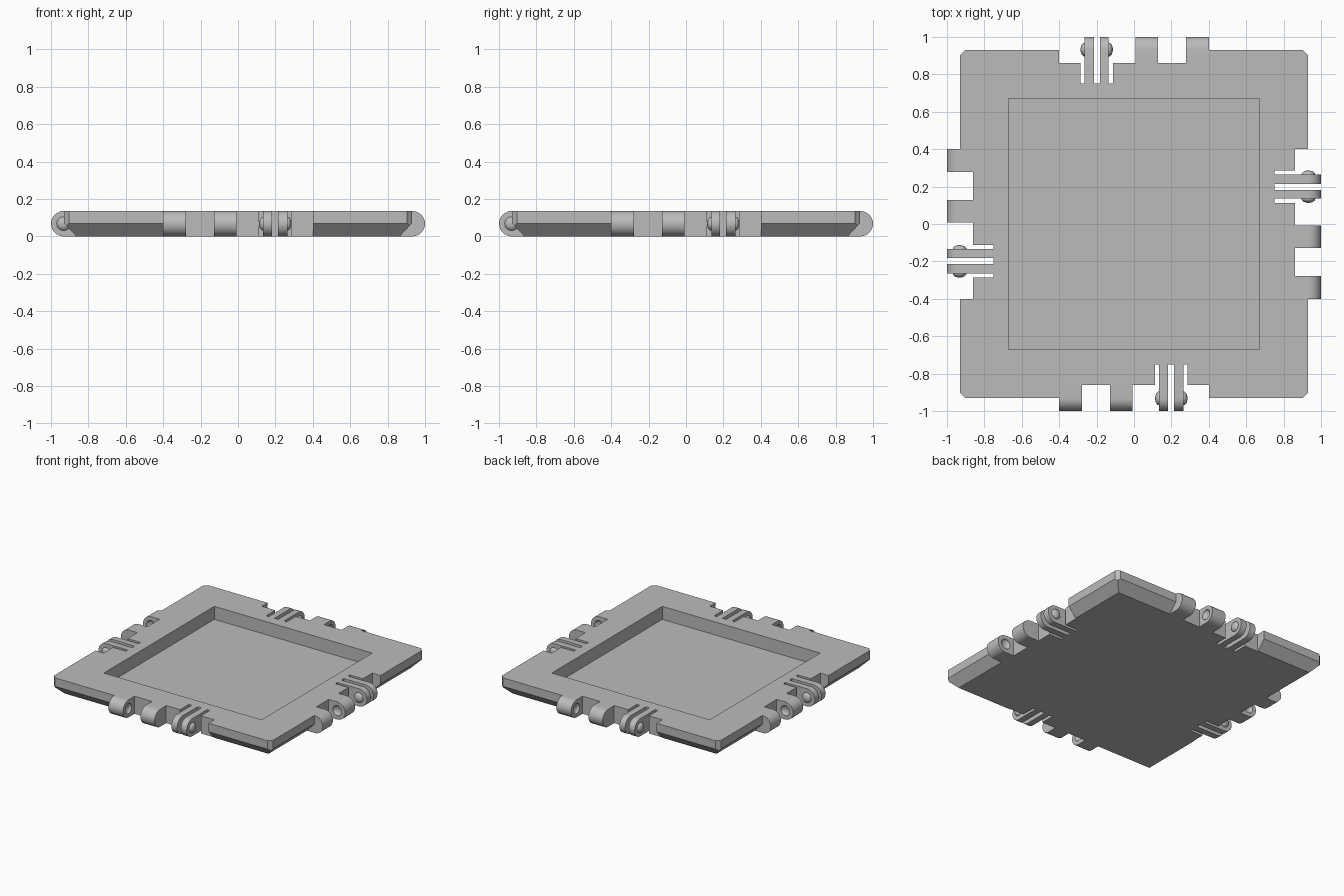
import bpy, bmesh, math
from mathutils import Matrix, Vector

cube = bpy.data.objects.get("Cube")
if cube:
    bpy.data.objects.remove(cube, do_unlink=True)

H = 0.135            # plate thickness
R = H / 2            # hinge knuckle radius
EDGE = 0.93          # half width of the plate
AXIS = -(1 - R)      # hinge axis distance from the centre
NOTCH, SLOT = -0.86, -0.75

grey = bpy.data.materials.new("plain_grey")
grey.use_nodes = True
grey.diffuse_color = (0.5, 0.5, 0.5, 1)
grey.node_tree.nodes["Principled BSDF"].inputs["Base Color"].default_value = (0.5, 0.5, 0.5, 1)


def finish(bm, name):
    bmesh.ops.recalc_face_normals(bm, faces=bm.faces)
    mesh = bpy.data.meshes.new(name)
    bm.to_mesh(mesh)
    bm.free()
    mesh.materials.append(grey)
    obj = bpy.data.objects.new(name, mesh)
    bpy.context.collection.objects.link(obj)
    return obj


def activate(obj):
    bpy.ops.object.select_all(action='DESELECT')
    obj.select_set(True)
    bpy.context.view_layer.objects.active = obj


def extrude(bm, points, direction):
    """Prism from a flat outline."""
    face = bm.faces.new([bm.verts.new(p) for p in points])
    new = bmesh.ops.extrude_face_region(bm, geom=[face])["geom"]
    verts = [g for g in new if isinstance(g, bmesh.types.BMVert)]
    bmesh.ops.translate(bm, vec=direction, verts=verts)
    return list(face.verts) + verts


def ellipsoid(bm, x, depth, radius):
    """Flattened ball centred on the hinge axis."""
    m = Matrix.Translation((x, AXIS, R)) @ Matrix.Diagonal((depth, radius, radius, 1))
    bmesh.ops.create_uvsphere(bm, u_segments=24, v_segments=16, radius=1, matrix=m)


def lug(bm, x0, x1, root):
    """Full-height tab with a half-round end."""
    arc = [(x0, AXIS - R * math.sin(math.pi * i / 20), R + R * math.cos(math.pi * i / 20))
           for i in range(21)]
    extrude(bm, [(x0, root, H)] + arc + [(x0, root, 0)], (x1 - x0, 0, 0))


def cut(obj, cutter):
    mod = obj.modifiers.new("cut", 'BOOLEAN')
    mod.operation, mod.solver, mod.object = 'DIFFERENCE', 'EXACT', cutter
    activate(obj)
    bpy.ops.object.modifier_apply(modifier=mod.name)
    bpy.data.objects.remove(cutter, do_unlink=True)


def smooth(obj):
    activate(obj)
    bpy.ops.object.shade_smooth_by_angle(angle=math.radians(35))


# Plate: square with bevelled underside and clipped corners
bm = bmesh.new()
rings = []
for half, z in ((0.865, 0), (EDGE, 0.07), (EDGE, H)):
    rings.append([bm.verts.new((sx * half, sy * half, z))
                  for sx, sy in ((-1, -1), (1, -1), (1, 1), (-1, 1))])
bm.faces.new(rings[0])
bm.faces.new(rings[-1])
for a, b in zip(rings, rings[1:]):
    for i in range(4):
        j = (i + 1) % 4
        bm.faces.new((a[i], a[j], b[j], b[i]))
clip = EDGE - 0.0135
for sx in (-1, 1):
    for sy in (-1, 1):
        geom = bm.verts[:] + bm.edges[:] + bm.faces[:]
        res = bmesh.ops.bisect_plane(bm, geom=geom, plane_co=(sx * clip, sy * clip, 0),
                                     plane_no=Vector((sx, sy, 0)), clear_outer=True)
        bmesh.ops.holes_fill(bm, edges=[e for e in bm.edges if e.is_boundary])
plate = finish(bm, "base_plate")

# Shallow square pocket and the hinge notches, cut through each side
bm = bmesh.new()
P = 0.67
extrude(bm, [(-P, -P, 0.035), (P, -P, 0.035), (P, P, 0.035), (-P, P, 0.035)], (0, 0, 0.3))
outline = [(-0.4, -1.1), (0.4, -1.1), (0.4, NOTCH), (0.286, NOTCH),
           (0.286, SLOT), (0.111, SLOT), (0.111, NOTCH), (-0.4, NOTCH)]
for k in range(4):
    verts = extrude(bm, [(x, y, -0.1) for x, y in outline], (0, 0, 0.4))
    bmesh.ops.rotate(bm, verts=verts, cent=(0, 0, 0), matrix=Matrix.Rotation(k * math.pi / 2, 3, 'Z'))
cut(plate, finish(bm, "plate_cutter"))

# Hinge parts for one side: a dimpled socket pair and two thin clip fingers
bm = bmesh.new()
lug(bm, -0.4, -0.277, NOTCH)
lug(bm, -0.128, -0.008, NOTCH)
sockets = finish(bm, "hinge_sockets")
bm = bmesh.new()
ellipsoid(bm, -0.277, 0.022, 0.038)
ellipsoid(bm, -0.128, 0.022, 0.038)
cut(sockets, finish(bm, "dimple_cutter"))

bm = bmesh.new()
lug(bm, 0.135, 0.183, SLOT)
lug(bm, 0.214, 0.264, SLOT)
fingers = finish(bm, "clip_fingers")

bm = bmesh.new()
ellipsoid(bm, 0.135, 0.022, 0.037)
ellipsoid(bm, 0.264, 0.022, 0.037)
bumps = finish(bm, "snap_bumps")

# Repeat the hinge parts around the four sides
for part in (sockets, fingers, bumps):
    smooth(part)
    base = part.name
    part.name = base + "_front"
    for k, side in enumerate(("left", "back", "right"), 1):
        copy = part.copy()
        copy.name = base + "_" + side
        copy.rotation_euler.z = k * math.pi / 2
        bpy.context.collection.objects.link(copy)
